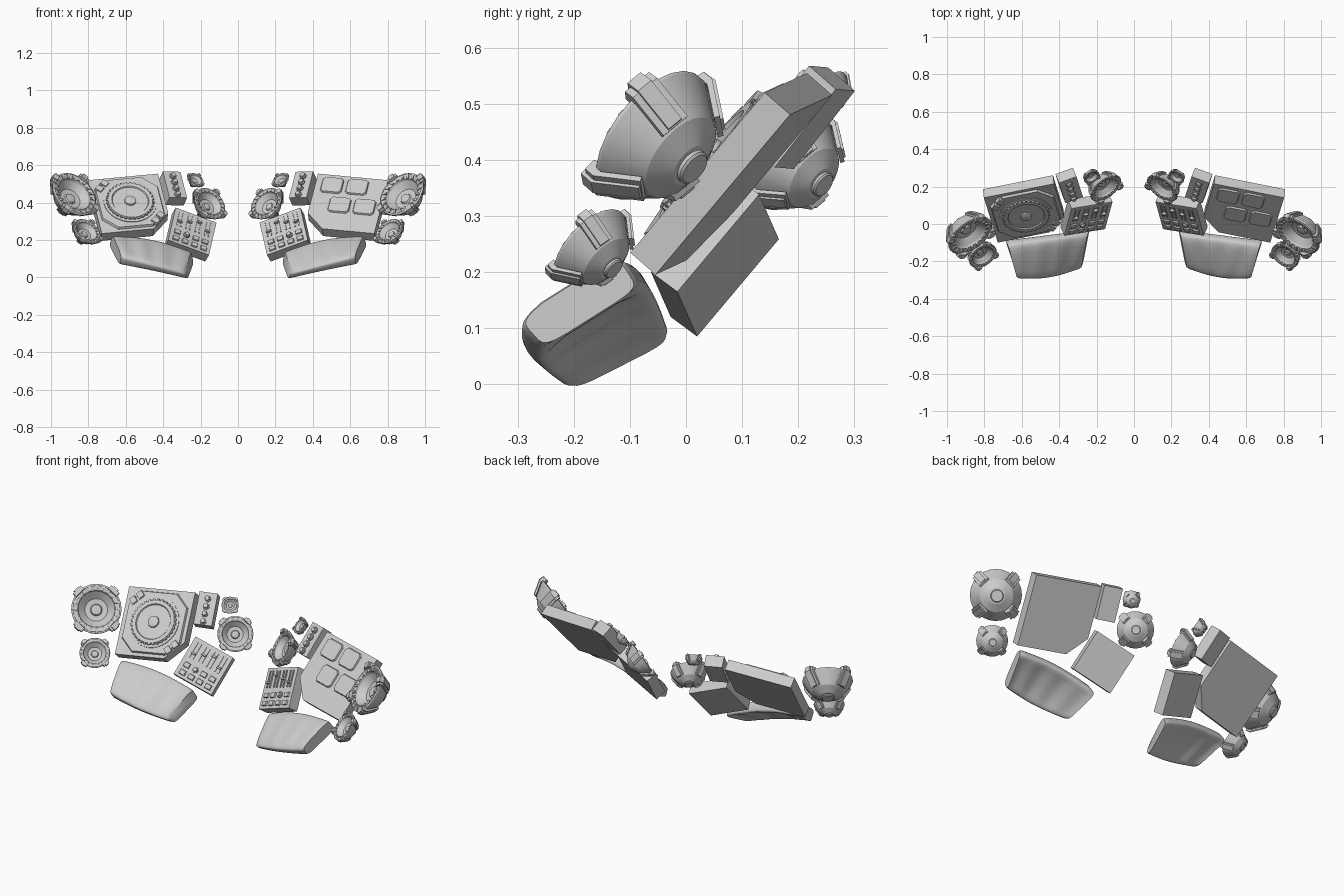
import bpy, bmesh
from math import pi, cos, sin, radians
from mathutils import Matrix, Vector

if "Cube" in bpy.data.objects:
    bpy.data.objects.remove(bpy.data.objects["Cube"])


def frame(c, w, v):
    """Local frame: X = outward width, Y = up the face, Z = face normal."""
    w, v = Vector(w).normalized(), Vector(v)
    v = (v - w * v.dot(w)).normalized()
    m = Matrix((w, v, w.cross(v))).transposed().to_4x4()
    m.translation = c
    return m


def emit(name, bm, m=Matrix(), sides=(1, -1), smooth=None):
    """Makes the object on the right side, the left side, or both."""
    bmesh.ops.recalc_face_normals(bm, faces=bm.faces[:])
    bm.transform(m)
    for s in sides:
        b = bm.copy()
        if s < 0:
            b.transform(Matrix.Scale(-1, 4, (1, 0, 0)))
            bmesh.ops.reverse_faces(b, faces=b.faces[:])
        me = bpy.data.meshes.new(name)
        b.to_mesh(me)
        b.free()
        if smooth:
            me.polygons.foreach_set("use_smooth", [True] * len(me.polygons))
            me.set_sharp_from_angle(angle=radians(smooth))
        ob = bpy.data.objects.new(name + ("_right" if s > 0 else "_left"), me)
        bpy.context.collection.objects.link(ob)
    bm.free()


def prism(bm, pts, z0, z1, inset=1.0, m=Matrix()):
    lo = [bm.verts.new(m @ Vector((x, y, z0))) for x, y in pts]
    cx, cy = sum(p[0] for p in pts) / len(pts), sum(p[1] for p in pts) / len(pts)
    hi = [bm.verts.new(m @ Vector((cx + (x - cx) * inset, cy + (y - cy) * inset, z1))) for x, y in pts]
    n = len(pts)
    bm.faces.new(lo[::-1])
    bm.faces.new(hi)
    for i in range(n):
        bm.faces.new((lo[i], lo[(i + 1) % n], hi[(i + 1) % n], hi[i]))


def box(bm, x, y, sx, sy, z0, z1, rot=0.0, inset=1.0):
    a, b = sx / 2, sy / 2
    prism(bm, [(-a, -b), (a, -b), (a, b), (-a, b)], z0, z1, inset,
          Matrix.Translation((x, y, 0)) @ Matrix.Rotation(rot, 4, 'Z'))


def lathe(bm, prof, seg, x=0, y=0):
    t = bmesh.new()
    vs = [t.verts.new((r, 0, h)) for r, h in prof]
    es = [t.edges.new(p) for p in zip(vs, vs[1:])]
    bmesh.ops.spin(t, geom=vs + es, axis=(0, 0, 1), cent=(0, 0, 0), angle=2 * pi, steps=seg)
    bmesh.ops.remove_doubles(t, verts=t.verts[:], dist=1e-5)
    t.transform(Matrix.Translation((x, y, 0)))
    me = bpy.data.meshes.new("tmp")
    t.to_mesh(me)
    t.free()
    bm.from_mesh(me)
    bpy.data.meshes.remove(me)


def knob(bm, x, y, r, h, seg=12):
    lathe(bm, [(0, 0), (r, 0), (r, h * .4), (r * .75, h * .5), (r * .65, h), (0, h)], seg, x, y)


# Main slab: chamfered at its inner lower corner
main = frame((.578, .058, .395), (.977, -.195, -.091), (.184, .632, .75))
bm = bmesh.new()
prism(bm, [(-.092, -.19), (.192, -.19), (.192, .19), (-.192, .19), (-.192, -.09)], -.06, 0)
emit("main_panel", bm, main)

# Left: raised turntable deck, platter and controls
bm = bmesh.new()
a, c = .172, .075
prism(bm, [(-a + c, -a), (a - c, -a), (a, -a + c), (a, a - c), (a - c, a), (-a + c, a), (-a, a - c), (-a, -a + c)],
      0, .012, .97)
emit("turntable_deck", bm, main, (-1,))
bm = bmesh.new()
lathe(bm, [(0, .008), (.142, .008), (.142, .016), (.125, .018), (.12, .028), (.1, .028), (.096, .022), (.032, .022),
           (.03, .03), (.02, .034), (0, .034)], 32)
for i in range(32):
    t = 2 * pi * i / 32
    box(bm, .123 * cos(t), .123 * sin(t), .012, .012, .014, .026, t)
emit("turntable_platter", bm, main, (-1,), 30)
bm = bmesh.new()
for sx in (1, -1):
    for d in (-.024, .024):
        box(bm, sx * .128 + d * .7, sx * .128 - d * .7, .038, .042, 0, .02, -pi / 4, .85)
emit("turntable_buttons", bm, main, (-1,))

# Right: four staggered pads with softened edges
bm = bmesh.new()
for x, y in ((-.1, .116), (.036, .12), (-.033, -.016), (.103, -.014)):
    hx, hy, k = .058, .053, .014
    prism(bm, [(x - hx + k, y - hy), (x + hx - k, y - hy), (x + hx, y - hy + k), (x + hx, y + hy - k),
               (x + hx - k, y + hy), (x - hx + k, y + hy), (x - hx, y + hy - k), (x - hx, y - hy + k)], 0, .009, .93)
emit("pads", bm, main, (1,))

# Mixer box with sliders, buttons and a dial
mix = frame((.244, .028, .247), (.93, -.15, .34), (-.176, .634, .753))
bm = bmesh.new()
box(bm, 0, 0, .235, .23, -.062, 0)
emit("mixer_box", bm, mix)
bm = bmesh.new()
for i in range(4):
    x = -.08 + i * .053
    for d in (-.011, .011):
        box(bm, x + d, .05, .007, .095, 0, .006)
    box(bm, x, .03 + .02 * (i * 2 % 3), .03, .012, 0, .015, 0, .8)
    for y in (-.04, -.085):
        if (i, y) != (2, -.04):
            box(bm, x, y, .036, .028, 0, .008, 0, .85)
knob(bm, .026, -.04, .018, .018)
emit("mixer_controls", bm, mix)

# Narrow strip with a column of knobs
strip = frame((.337, .182, .497), (.93, -.34, .03), (.2, .6, .77))
bm = bmesh.new()
box(bm, 0, 0, .1, .18, -.066, 0)
emit("knob_strip", bm, strip)
bm = bmesh.new()
for i in range(4):
    knob(bm, 0, -.07 + i * .042, .019, .018)
emit("strip_knobs", bm, strip, smooth=30)


# Dish-shaped drums with rim clamps
def dish(name, c, n, R):
    n = Vector(n).normalized()
    w = Vector((0, 0, 1)).cross(n)
    m = frame(c, w, n.cross(w))
    bm = bmesh.new()
    lathe(bm, [(r * R, h * R) for r, h in (
        (0, -.86), (.22, -.86), (.25, -.83), (.25, -.78), (.32, -.77), (.64, -.58), (1, -.05), (1, 0), (.93, .03),
        (.74, -.02), (.7, -.1), (.45, -.34), (.24, -.36), (.2, -.29), (0, -.26))], 24)
    emit(name + "_shell", bm, m, smooth=18)
    bm = bmesh.new()
    for i in range(20):
        t = 2 * pi * i / 20
        box(bm, .83 * R * cos(t), .83 * R * sin(t), .2 * R, .09 * R, -.08 * R, .05 * R, t + .3)
    for k in range(4):
        rot = Matrix.Rotation(pi / 4 + k * pi / 2, 4, 'Z') @ Matrix.Rotation(pi / 2, 4, 'X')
        for hw, o in ((.22, 0), (.12, .05)):
            pts = [(.66, -.56), (.98, -.08), (.88, .04), (.9, .12 + o), (1.08 + o, .1 + o), (1.09 + o, -.06), (.73 + o, -.6)]
            prism(bm, [(x * R, y * R) for x, y in pts], -hw * R, hw * R, 1, rot)
    emit(name + "_clamps", bm, m)


dish("large_dish", (.874, -.062, .446), (-.5, -.68, .54), .134)
dish("lower_dish", (.807, -.172, .248), (-.45, -.62, .6), .082)
dish("inner_dish", (.15, .19, .396), (-.52, -.68, .5), .096)
dish("tiny_dish", (.226, .25, .522), (-.4, -.65, .6), .046)

# Curved, rippled wrist cushion: superellipse sections with a hollowed underside
inner = [Vector(p) for p in ((.285, -.245, .022), (.25, -.06, .145), (.236, -.022, .078), (.27, -.2, -.012))]
outer = [Vector(p) for p in ((.622, -.3, .112), (.672, -.115, .228), (.69, -.08, .172), (.632, -.255, .062))]
bm = bmesh.new()
rings, N, T = [], 24, 24


def signed_pow(x, e):
    return .5 + .5 * abs(x) ** e * (1 if x > 0 else -1)


for i in range(N + 1):
    u = i / N
    fb, ft, bt, bb = [p.lerp(q, u) for p, q in zip(inner, outer)]
    ring = []
    for j in range(T):
        t = 2 * pi * (j + .5) / T
        a, b = signed_pow(cos(t), .35), signed_pow(sin(t), .4)
        e = .95 if i in (0, N) else 1
        a, b = .5 + (a - .5) * e, .5 + (b - .5) * e
        p = bb.lerp(bt, a).lerp(fb.lerp(ft, a), b)
        s = sin(pi * u)
        p += Vector((0, -.022, .002)) * s + Vector((0, .022, .022)) * s * a
        p += Vector((0, -.7, .7)) * (.005 * sin(7 * pi * u) * sin(pi * a) + .025 * (1 - b) * sin(pi * a) * s ** .5)
        p += Vector((0, -.6, .7)) * .01 * sin(pi * a) * b
        ring.append(bm.verts.new(p))
    rings.append(ring)
for r, q in zip(rings, rings[1:]):
    for j in range(T):
        bm.faces.new((r[j], r[(j + 1) % T], q[(j + 1) % T], q[j]))
bm.faces.new(rings[0])
bm.faces.new(rings[-1])
emit("wrist_cushion", bm, smooth=45)
